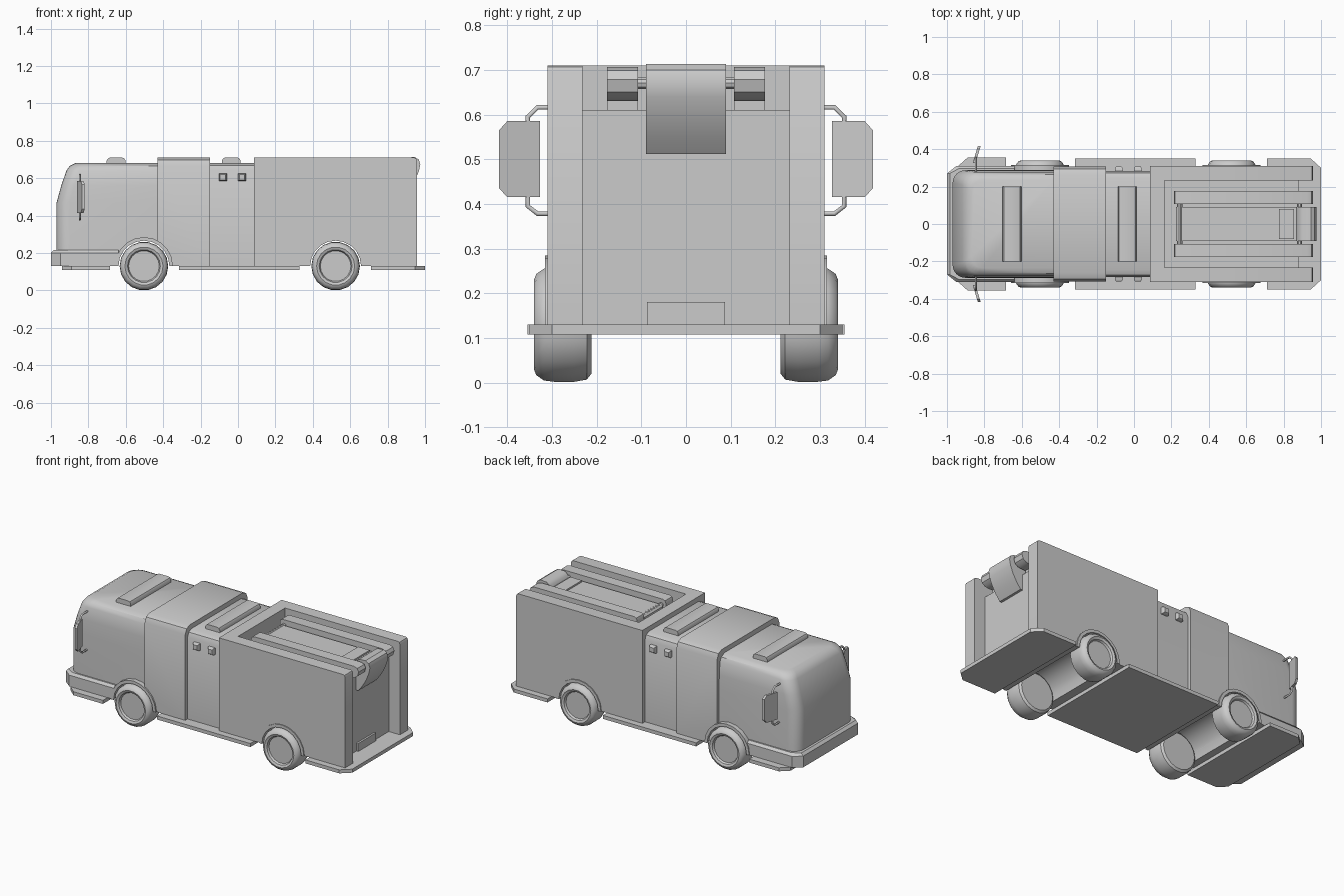
import bpy, bmesh, math
from mathutils import Vector

if "Cube" in bpy.data.objects:
    bpy.data.objects.remove(bpy.data.objects["Cube"])


def make(name, bm):
    bmesh.ops.recalc_face_normals(bm, faces=bm.faces)
    me = bpy.data.meshes.new(name)
    bm.to_mesh(me)
    bm.free()
    ob = bpy.data.objects.new(name, me)
    bpy.context.collection.objects.link(ob)
    return ob


def loft(name, rings):
    bm = bmesh.new()
    loops = [[bm.verts.new(p) for p in r] for r in rings]
    for a, b in zip(loops, loops[1:]):
        for i in range(len(a)):
            j = (i + 1) % len(a)
            bm.faces.new((a[i], a[j], b[j], b[i]))
    bm.faces.new(loops[0])
    bm.faces.new(loops[-1])
    return make(name, bm)


def prism(name, pts, axis, a, b):
    put = {'x': lambda p, t: (t, p[0], p[1]),
           'y': lambda p, t: (p[0], t, p[1]),
           'z': lambda p, t: (p[0], p[1], t)}[axis]
    return loft(name, [[put(p, t) for p in pts] for t in (a, b)])


def box(name, x0, x1, y0, y1, z0, z1):
    return prism(name, [(x0, y0), (x1, y0), (x1, y1), (x0, y1)], 'z', z0, z1)


def symmetric(half):
    return half + [(x, -y) for x, y in reversed(half)]


def circle(cx, cz, r, n, start=0.0, sweep=2 * math.pi):
    return [(cx + r * math.cos(start + sweep * i / n), cz + r * math.sin(start + sweep * i / n))
            for i in range(n)]


def tube(name, pts, r):
    cu = bpy.data.curves.new(name, 'CURVE')
    cu.dimensions = '3D'
    cu.bevel_depth, cu.bevel_resolution, cu.use_fill_caps = r, 1, True
    sp = cu.splines.new('POLY')
    sp.points.add(len(pts) - 1)
    for q, p in zip(sp.points, pts):
        q.co = (*p, 1)
    ob = bpy.data.objects.new(name, cu)
    bpy.context.collection.objects.link(ob)
    return ob


AXLES = (('front', -0.503), ('rear', 0.522))
WZ = 0.13

# Cab: stacked rounded outlines, tapering to the roof
def cab_ring(z, front, w, r):
    half = [(-0.43, -w)]
    for i in range(7):
        a = math.pi / 2 * i / 6
        half.append((front + r - r * math.sin(a), -w + r - r * math.cos(a)))
    return [(x, y, z) for x, y in symmetric(half)]


body = [loft('cab', [cab_ring(*p) for p in (
    (0.13, -0.97, 0.288, 0.07), (0.47, -0.97, 0.288, 0.07), (0.56, -0.945, 0.285, 0.07),
    (0.64, -0.918, 0.278, 0.07), (0.665, -0.90, 0.265, 0.07), (0.68, -0.87, 0.235, 0.06))])]

# Bumper around the cab front
body.append(prism('bumper', symmetric([(-0.62, -0.31), (-0.95, -0.31), (-1.0, -0.27)]), 'z', 0.13, 0.2))
loft('bumper_lip', [[(x, y, z) for x, y in symmetric([(-0.64, -w), (-0.95 + d, -w), (-1.0 + d, -0.27)])]
                    for z, w, d in ((0.2, 0.31, 0), (0.215, 0.297, 0.015))])


# Crew section and pump section with chamfered roof edges
def section(name, x0, x1, w, top, c):
    pts = [(-w, 0.13), (w, 0.13), (w, top - c), (w - c * 0.3, top - c * 0.3), (w - c, top),
           (-w + c, top), (-w + c * 0.3, top - c * 0.3), (-w, top - c)]
    return prism(name, pts, 'x', x0, x1)


body.append(section('crew_section', -0.43, -0.15, 0.307, 0.71, 0.045))
body.append(section('pump_section', -0.15, 0.085, 0.284, 0.68, 0.04))

# Rear body: core, front bed wall and two side walls
body.append(box('rear_core', 0.085, 0.88, -0.232, 0.232, 0.13, 0.61))
box('bed_front_wall', 0.085, 0.163, -0.232, 0.232, 0.61, 0.71)
wall = [(0.085, 0.13), (0.957, 0.13), (0.957, 0.695), (0.952, 0.706), (0.942, 0.71), (0.085, 0.71)]
for s, side in ((-1, 'right'), (1, 'left')):
    body.append(prism('rear_wall_' + side, wall, 'y', s * 0.232, s * 0.31))
box('rear_step_box', 0.87, 0.892, -0.087, 0.087, 0.13, 0.18)

# Cut the wheel arches straight through the body
for label, x in AXLES:
    cutter = prism('arch_cutter', circle(x, WZ, 0.137, 20), 'y', -0.5, 0.5)
    cutter.hide_render = True
    for ob in body:
        m = ob.modifiers.new('arch', 'BOOLEAN')
        m.operation, m.solver, m.object = 'DIFFERENCE', 'EXACT', cutter
        dg = bpy.context.evaluated_depsgraph_get()
        dg.update()
        me = bpy.data.meshes.new_from_object(ob.evaluated_get(dg))
        ob.modifiers.clear()
        ob.data = me
    bpy.data.objects.remove(cutter)


# Wheels and fender trims
def wheel(name, x, s):
    prof = [(0.02, 0.322), (0.082, 0.322), (0.088, 0.334), (0.102, 0.34), (0.115, 0.335),
            (0.127, 0.318), (0.13, 0.295), (0.13, 0.25), (0.125, 0.222), (0.112, 0.212), (0.02, 0.212)]
    return loft(name, [[(px, s * y, pz) for px, pz in circle(x, WZ, r, 18)] for r, y in prof])


for label, x in AXLES:
    for s, side in ((-1, 'right'), (1, 'left')):
        wheel(f'{label}_wheel_{side}', x, s)
        outer = circle(x, WZ, 0.155, 11, 0, math.pi * 1.1)
        inner = circle(x, WZ, 0.136, 11, 0, math.pi * 1.1)
        prism(f'{label}_fender_{side}', outer + inner[::-1], 'y', s * 0.27, s * 0.316)

# Running boards under the body
prism('front_board', symmetric([(-0.685, -0.355), (-0.89, -0.355), (-0.94, -0.31)]), 'z', 0.108, 0.13)
box('middle_board', -0.315, 0.33, -0.35, 0.35, 0.108, 0.13)
prism('rear_board', symmetric([(0.712, -0.35), (0.945, -0.35), (1.0, -0.30)]), 'z', 0.108, 0.13)

# Roof light bars
for label, x in (('front', -0.652), ('middle', -0.036)):
    prism(label + '_light_bar', [(x - 0.05, 0.67), (x + 0.05, 0.67), (x + 0.05, 0.695), (x + 0.043, 0.706),
          (x + 0.033, 0.71), (x - 0.033, 0.71), (x - 0.043, 0.706), (x - 0.05, 0.695)], 'y', -0.2, 0.2)

for s, side in ((-1, 'right'), (1, 'left')):
    # Side lamps on the pump section
    for i, x in enumerate((-0.081, 0.021)):
        loft(f'side_lamp_{side}_{i}', [[(x - h, s * y, 0.605 - h), (x + h, s * y, 0.605 - h),
             (x + h, s * y, 0.605 + h), (x - h, s * y, 0.605 + h)]
             for h, y in ((0.021, 0.275), (0.021, 0.298), (0.014, 0.308))])
    # Mirrors: tilted plate with clipped outer corners, on bent brackets
    plate = [(0.327, 0.415), (0.4, 0.415), (0.418, 0.435), (0.418, 0.565), (0.4, 0.585), (0.327, 0.585)]
    loft('mirror_' + side, [[(-0.862 + dx + (y - 0.327) * 0.3, s * y, z) for y, z in plate]
                            for dx in (0.0, 0.015)])
    for label, zs in (('upper', (0.616, 0.616, 0.595, 0.575)), ('lower', (0.378, 0.378, 0.395, 0.425))):
        tube(f'mirror_{label}_bracket_{side}',
             [(-0.845, s * y, z) for y, z in zip((0.26, 0.332, 0.354, 0.354), zs)], 0.006)
    # Outer hose rolls on the bed
    prism('bed_rail_' + side, [(0.214, 0.605), (0.214, 0.685), (0.22, 0.7), (0.235, 0.706), (0.925, 0.706),
          (0.948, 0.698), (0.958, 0.678), (0.95, 0.65), (0.93, 0.635), (0.905, 0.63), (0.875, 0.63),
          (0.875, 0.605)], 'y', s * 0.107, s * 0.177)

# Centre hose bed, pins and draped hose end
prism('centre_bed', [(0.225, 0.605), (0.225, 0.67), (0.235, 0.68), (0.87, 0.68), (0.87, 0.605)],
      'y', -0.09, 0.09)
box('bed_clamp', 0.775, 0.855, -0.08, 0.08, 0.675, 0.69)
for i, x in enumerate((0.245, 0.885)):
    prism(f'bed_pin_{i}', circle(x, 0.67, 0.014, 10), 'y', -0.115, 0.115)
prism('draped_hose_end', [(0.865, 0.66), (0.88, 0.695), (0.9, 0.71), (0.945, 0.713), (0.966, 0.7),
      (0.975, 0.675), (0.968, 0.64), (0.95, 0.595), (0.924, 0.55), (0.895, 0.512), (0.865, 0.512)],
      'y', -0.09, 0.09)

# Smooth the rounded surfaces, keep edges crisp
bpy.ops.object.select_all(action='DESELECT')
for ob in bpy.context.scene.objects:
    if ob.type == 'MESH':
        ob.select_set(True)
        bpy.context.view_layer.objects.active = ob
bpy.ops.object.shade_smooth_by_angle(angle=math.radians(35))
